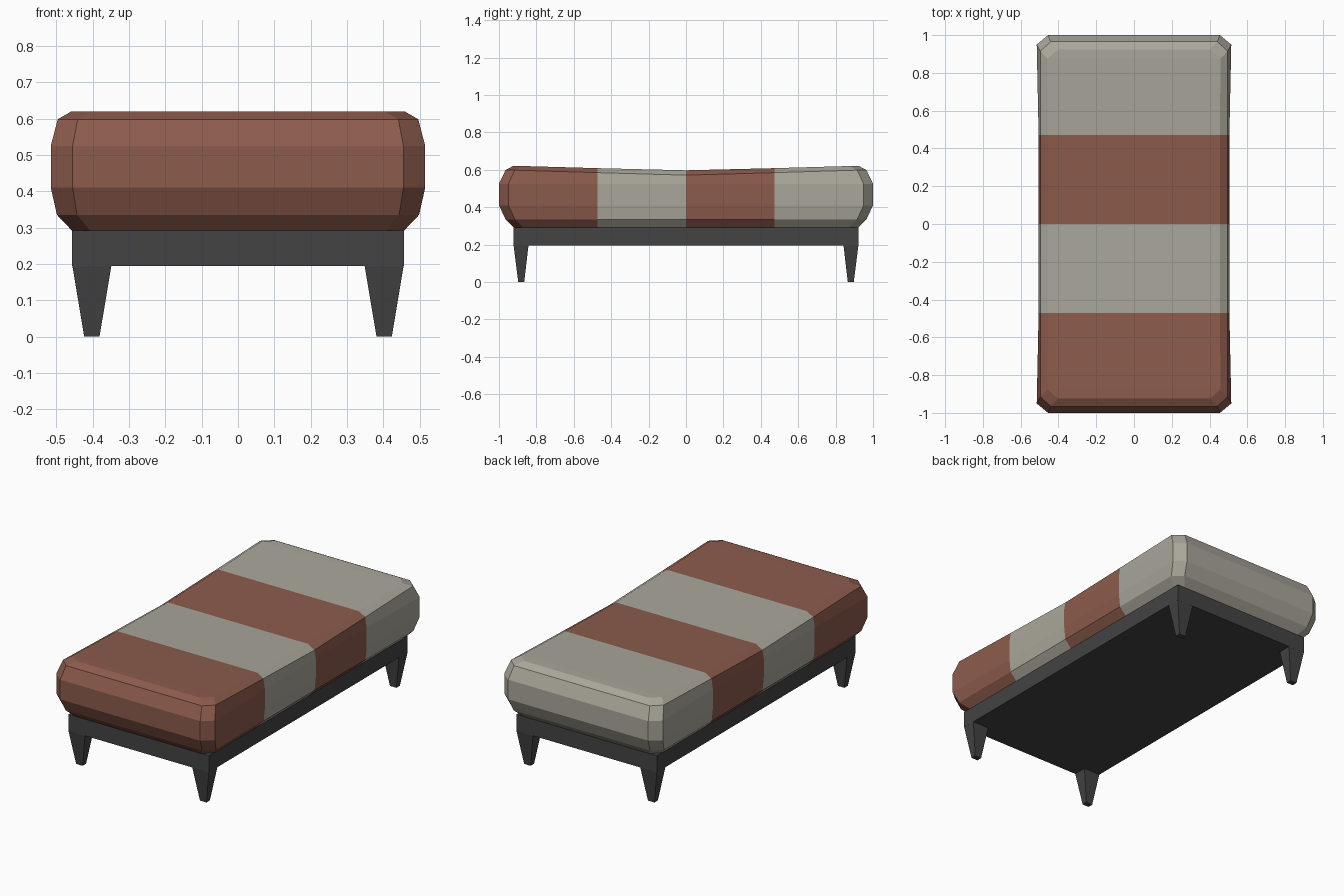
import bpy, bmesh

if "Cube" in bpy.data.objects:
    bpy.data.objects.remove(bpy.data.objects["Cube"])


def material(name, rgb):
    m = bpy.data.materials.new(name)
    m.diffuse_color = (*rgb, 1)
    m.use_nodes = True
    m.node_tree.nodes["Principled BSDF"].inputs["Base Color"].default_value = m.diffuse_color
    return m


red = material("brick red fabric", (0.262, 0.104, 0.072))
grey = material("warm grey fabric", (0.40, 0.384, 0.325))
dark = material("charcoal frame", (0.056, 0.056, 0.056))


def make_object(name, bm, mats):
    bmesh.ops.recalc_face_normals(bm, faces=bm.faces)
    me = bpy.data.meshes.new(name)
    bm.to_mesh(me)
    bm.free()
    ob = bpy.data.objects.new(name, me)
    bpy.context.collection.objects.link(ob)
    for m in mats:
        me.materials.append(m)
    return ob


# Cushion: stacked chamfered rings, waisted and sagging in the middle
BAND = 0.472
# z, half x, half y, chamfer x, chamfer y, half x in the middle, sag
RINGS = [
    (0.29, 0.455, 0.92, 0.05, 0.05, 0.455, 0),
    (0.335, 0.498, 0.965, 0.055, 0.05, 0.497, 0),
    (0.41, 0.515, 1.0, 0.06, 0.05, 0.505, 0),
    (0.525, 0.515, 1.0, 0.06, 0.05, 0.505, 0),
    (0.598, 0.496, 0.965, 0.055, 0.05, 0.496, 0.027),
    (0.62, 0.458, 0.925, 0.055, 0.05, 0.455, 0.023),
]
bm = bmesh.new()
loops = []
for z, hx, hy, cx, cy, mx, sag in RINGS:
    side = [(hx, cy - hy, 0), (mx, -BAND, 0.5), (mx, 0, 1), (mx, BAND, 0.5), (hx, hy - cy, 0)]
    pts = side + [(hx - cx, hy, 0), (cx - hx, hy, 0)]
    pts += [(-x, y, s) for x, y, s in reversed(side)]
    pts += [(cx - hx, -hy, 0), (hx - cx, -hy, 0)]
    loops.append([bm.verts.new((x, y, z - sag * s)) for x, y, s in pts])
n = len(loops[0])
for a, b in zip(loops, loops[1:]):
    for i in range(n):
        j = (i + 1) % n
        bm.faces.new((a[i], a[j], b[j], b[i]))
for ring in (loops[0], loops[-1]):
    for i in range(4):
        bm.faces.new((ring[i], ring[i + 1], ring[10 - i], ring[11 - i]))
    bm.faces.new(ring[4:8])
    bm.faces.new(ring[11:] + ring[:1])
# Alternate the four colour bands along y
for f in bm.faces:
    y = f.calc_center_median().y
    f.material_index = int(-BAND < y < 0 or y > BAND)
make_object("cushion", bm, [red, grey])


# Boxes with separate bottom and top rectangles (x0, x1, y0, y1)
def taper_box(name, bottom, top, z0, z1):
    bm = bmesh.new()
    bmesh.ops.create_cube(bm, size=2)
    for v in bm.verts:
        r, z = (top, z1) if v.co.z > 0 else (bottom, z0)
        v.co = (r[1] if v.co.x > 0 else r[0], r[3] if v.co.y > 0 else r[2], z)
    return make_object(name, bm, [dark])


# Base frame
base = (-0.456, 0.456, -0.922, 0.922)
taper_box("base_frame", base, base, 0.195, 0.292)

# Four tapered legs
for sx, side in ((-1, "left"), (1, "right")):
    for sy, end in ((-1, "front"), (1, "back")):
        def rect(x0, x1, y0, y1):
            return (*sorted((sx * x0, sx * x1)), *sorted((sy * y0, sy * y1)))
        taper_box(f"{end}_{side}_leg", rect(0.381, 0.423, 0.865, 0.897),
                  rect(0.348, 0.456, 0.842, 0.922), 0, 0.197)
